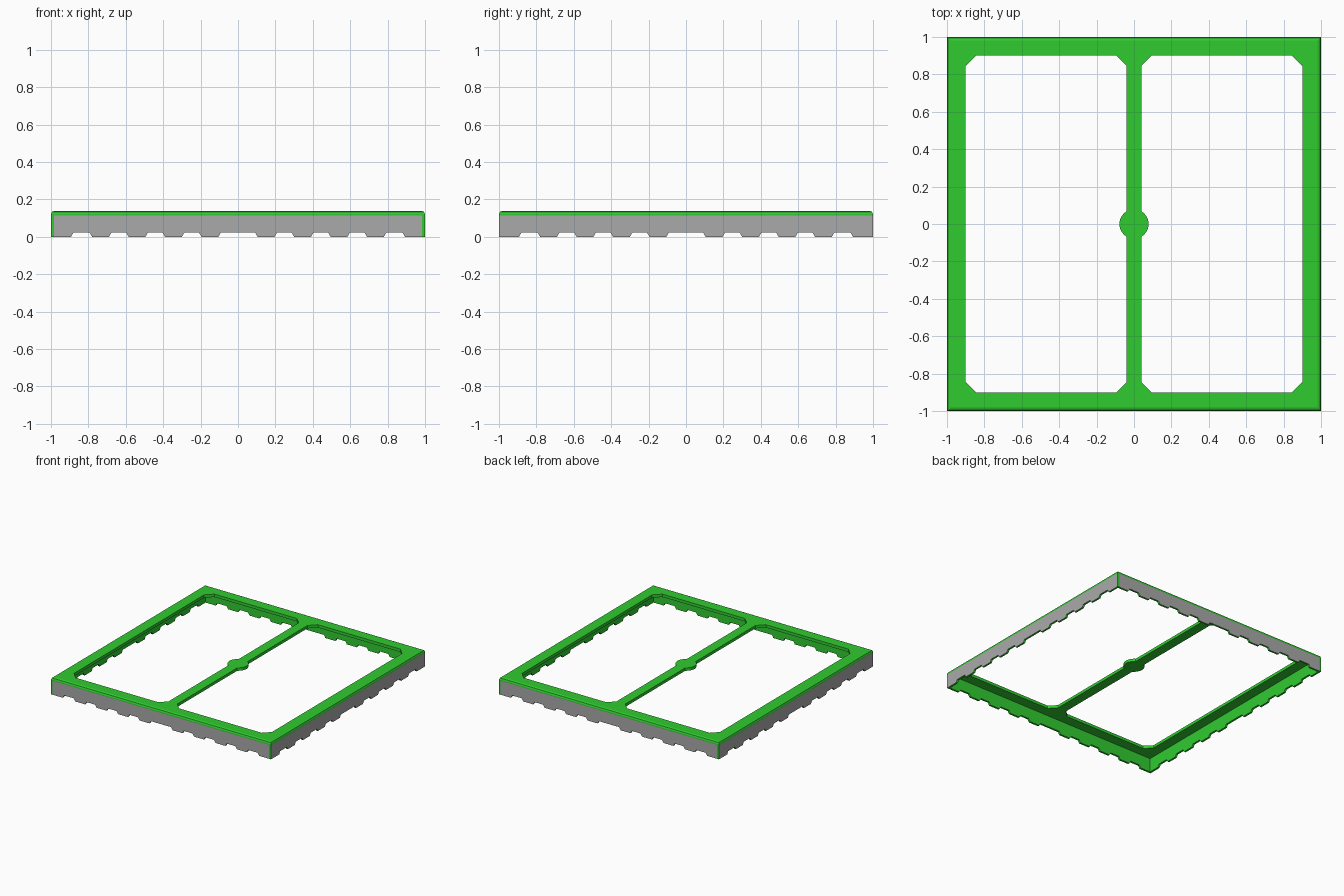
import bpy, bmesh, math
from mathutils import Matrix, Vector

cube = bpy.data.objects.get("Cube")
if cube:
    bpy.data.objects.remove(cube)

TOP, PLATE, WALL = 0.139, 0.024, 0.016


def material(name, color):
    m = bpy.data.materials.new(name)
    m.use_nodes = True
    m.diffuse_color = color
    m.node_tree.nodes["Principled BSDF"].inputs["Base Color"].default_value = color
    return m


green = material("green", (0.03, 0.6, 0.03, 1))
grey = material("grey", (0.4, 0.4, 0.4, 1))


def add_object(name, bm):
    bmesh.ops.recalc_face_normals(bm, faces=bm.faces)
    mesh = bpy.data.meshes.new(name)
    bm.to_mesh(mesh)
    bm.free()
    mesh.materials.append(green)
    mesh.materials.append(grey)
    obj = bpy.data.objects.new(name, mesh)
    bpy.context.collection.objects.link(obj)
    return obj


def add_loop(bm, points):
    verts = [bm.verts.new((x, y, TOP)) for x, y in points]
    return [bm.edges.new((v, verts[i - 1])) for i, v in enumerate(verts)]


# Opening outline: chamfered corners, with an arc left around the centre hub
BAR, RIM, CUT, HUB = 0.04, 0.9, 0.055, 0.078
swing = math.acos(BAR / HUB)
arc = [swing - 2 * swing * i / 14 for i in range(15)]
opening = [(BAR, RIM - CUT)]
opening += [(HUB * math.cos(a), HUB * math.sin(a)) for a in arc]
opening += [(BAR, CUT - RIM), (BAR + CUT, -RIM), (RIM - CUT, -RIM),
            (RIM, CUT - RIM), (RIM, RIM - CUT), (RIM - CUT, RIM), (BAR + CUT, RIM)]

# Top plate with two openings and a bevelled outer rim
bm = bmesh.new()
edges = add_loop(bm, [(-1, -1), (1, -1), (1, 1), (-1, 1)])
edges += add_loop(bm, opening)
edges += add_loop(bm, [(-x, y) for x, y in opening])
bmesh.ops.triangle_fill(bm, edges=edges, use_beauty=True, normal=(0, 0, 1))
extruded = bmesh.ops.extrude_face_region(bm, geom=bm.faces[:], use_keep_orig=True)
for v in extruded["geom"]:
    if isinstance(v, bmesh.types.BMVert):
        v.co.z -= PLATE
rim = [e for e in bm.edges if all(v.co.z > TOP - 0.001 for v in e.verts)
       and any(all(abs(v.co[k] - s) < 0.001 for v in e.verts)
               for k in (0, 1) for s in (-1, 1))]
bmesh.ops.bevel(bm, geom=rim, offset=0.018, segments=2, profile=0.5, affect='EDGES')
add_object("top_frame", bm)


# Toothed skirt panel, grey outside and green elsewhere
def skirt(name, half, angle):
    step = 0.022
    right = []
    for k in range(4):
        c = 0.15 + 0.195 * k
        right += [(c - 0.058, step), (c - 0.045, 0), (c + 0.045, 0), (c + 0.058, step)]
    right += [(0.88, step), (0.893, 0), (half, 0), (half, TOP - PLATE)]
    outline = right + [(-x, z) for x, z in reversed(right)]
    bm = bmesh.new()
    face = bm.faces.new([bm.verts.new((x, -1, z)) for x, z in outline])
    ext = bmesh.ops.extrude_face_region(bm, geom=[face], use_keep_orig=True)
    for v in ext["geom"]:
        if isinstance(v, bmesh.types.BMVert):
            v.co.y += WALL
    for f in bm.faces:
        f.material_index = int(f.calc_center_median().y < -0.999)
    bm.transform(Matrix.Rotation(math.radians(angle), 4, 'Z'))
    add_object(name, bm)


for name, half, angle in (("front_skirt", 1 - WALL, 0), ("left_skirt", 1, 90),
                          ("back_skirt", 1 - WALL, 180), ("right_skirt", 1, 270)):
    skirt(name, half, angle)
